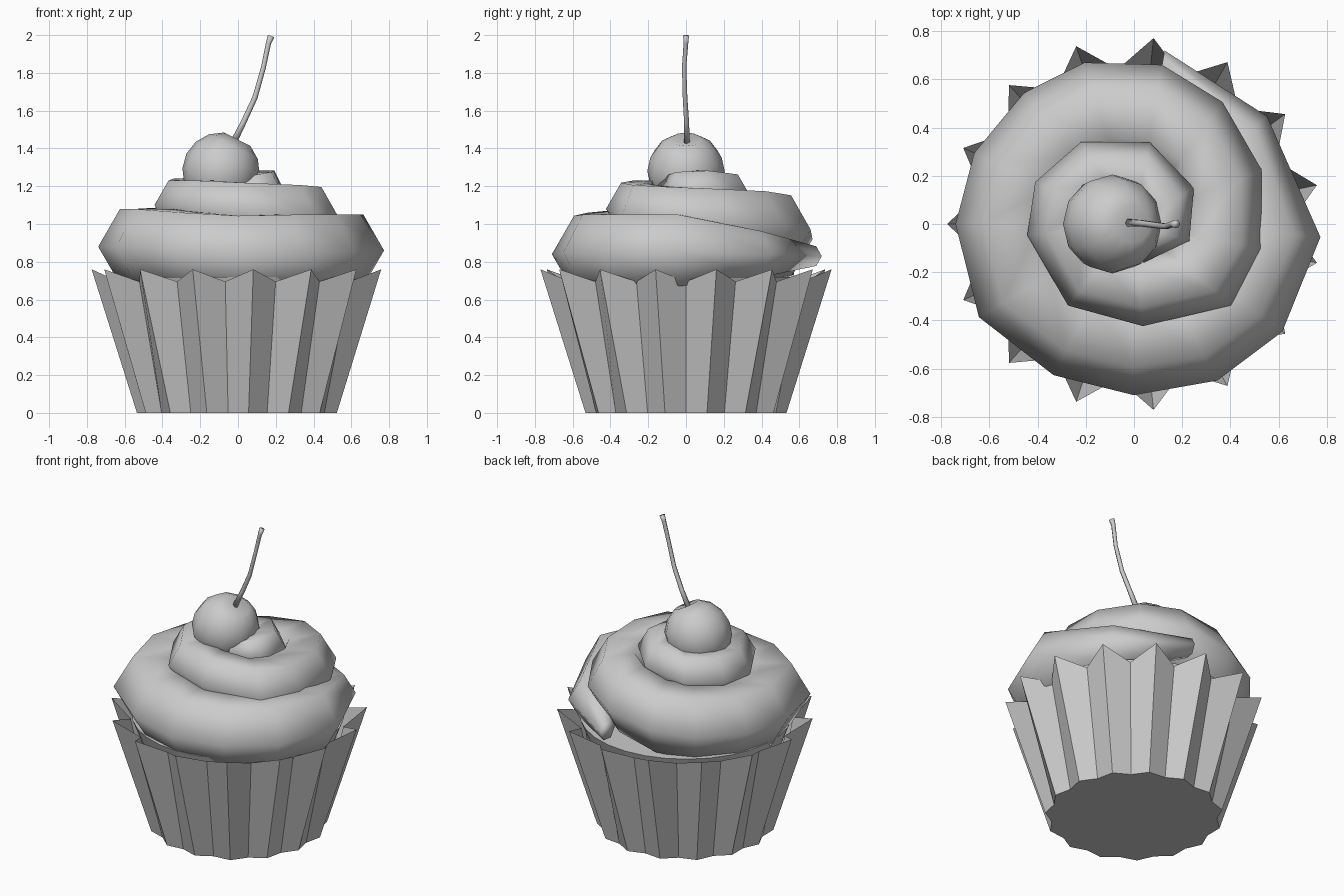
import bpy, bmesh, math
from mathutils import Vector, Matrix

if "Cube" in bpy.data.objects:
    bpy.data.objects.remove(bpy.data.objects["Cube"])

def finish(name, bm, smooth, recalc=True):
    if recalc:
        bmesh.ops.recalc_face_normals(bm, faces=bm.faces)
    me = bpy.data.meshes.new(name)
    bm.to_mesh(me)
    bm.free()
    for p in me.polygons:
        p.use_smooth = smooth
    ob = bpy.data.objects.new(name, me)
    bpy.context.collection.objects.link(ob)
    return ob

def tube(name, stations, sides):
    """Skin a tube over stations of (centre, side axis, up axis, radius)."""
    bm = bmesh.new()
    rings = []
    for c, u, v, r in stations:
        ring = []
        for k in range(sides):
            a = 2 * math.pi * k / sides
            ring.append(bm.verts.new(c + u * r * math.cos(a) + v * r * math.sin(a)))
        rings.append(ring)
    for a, b in zip(rings, rings[1:]):
        for k in range(sides):
            j = (k + 1) % sides
            bm.faces.new((a[k], a[j], b[j], b[k]))
    bm.faces.new(rings[0])
    bm.faces.new(rings[-1])
    return finish(name, bm, True)

# Pleated paper wrapper: 15 peaks and 15 valleys
bm = bmesh.new()
low, high = [], []
for i in range(30):
    a = math.radians(180 + 12 * i)
    peak = i % 2 == 0
    rb, rt, zt = (0.535, 0.775, 0.76) if peak else (0.5, 0.645, 0.695)
    low.append(bm.verts.new((rb * math.cos(a), rb * math.sin(a), 0)))
    high.append(bm.verts.new((rt * math.cos(a), rt * math.sin(a), zt)))
for i in range(30):
    j = (i + 1) % 30
    bm.faces.new((low[i], low[j], high[j], high[i]))
bm.faces.new(low[::-1])
finish("wrapper", bm, False, False)

# Cake filling the wrapper
bm = bmesh.new()
bmesh.ops.create_cone(bm, cap_ends=True, segments=30, radius1=0.48, radius2=0.64, depth=0.42,
                      matrix=Matrix.Translation((0, 0, 0.51)))
finish("cake", bm, False)

# Frosting swirl: angle, outer radius, centre height, thickness radius
swirl = [
    (80, .73, .83, .06), (39, .71, .84, .14), (-4, .775, .86, .22), (-36, .76, .85, .23),
    (-62, .735, .85, .23), (-90, .71, .84, .235), (-118, .71, .86, .23), (-149, .75, .88, .23),
    (-180, .74, .88, .23), (-204, .725, .88, .23), (-230, .71, .89, .23), (-253, .70, .92, .22),
    (-280, .67, .97, .21), (-306, .625, 1.0, .2), (-337, .575, 1.02, .19), (-371, .54, 1.04, .18),
    (-400, .525, 1.05, .18), (-445, .425, 1.08, .16), (-489, .435, 1.1, .15), (-534, .445, 1.1, .15),
    (-563, .445, 1.11, .15), (-597, .405, 1.12, .14), (-641, .345, 1.15, .13), (-689, .29, 1.17, .13),
    (-737, .24, 1.18, .11), (-796, .165, 1.18, .08)]
up = Vector((0, 0, 1))
stations = []
for deg, rout, z, r in swirl:
    a = math.radians(deg)
    out = Vector((math.cos(a), math.sin(a), 0))
    stations.append((out * (rout - r) + up * z, out, up, r))
tube("frosting", stations, 6)

# Cherry with a dimple, tilted towards the stem
bm = bmesh.new()
bmesh.ops.create_uvsphere(bm, u_segments=12, v_segments=8, radius=0.205)
top = max(bm.verts, key=lambda v: v.co.z)
top.co.z -= 0.04
cherry = finish("cherry", bm, True)
cherry.location = (-0.09, 0, 1.28)
cherry.rotation_euler = (0, math.radians(27), 0)

# Stem with a small knob at the tip
path = [(-.03, .005, 1.42, .018), (.03, .003, 1.54, .015), (.09, -.005, 1.67, .014),
        (.135, -.01, 1.83, .013), (.162, 0, 1.96, .014), (.175, 0, 1.995, .018)]
side = Vector((0.93, 0, -0.37))
tube("stem", [(Vector(p[:3]), side, Vector((0, 1, 0)), p[3]) for p in path], 6)
